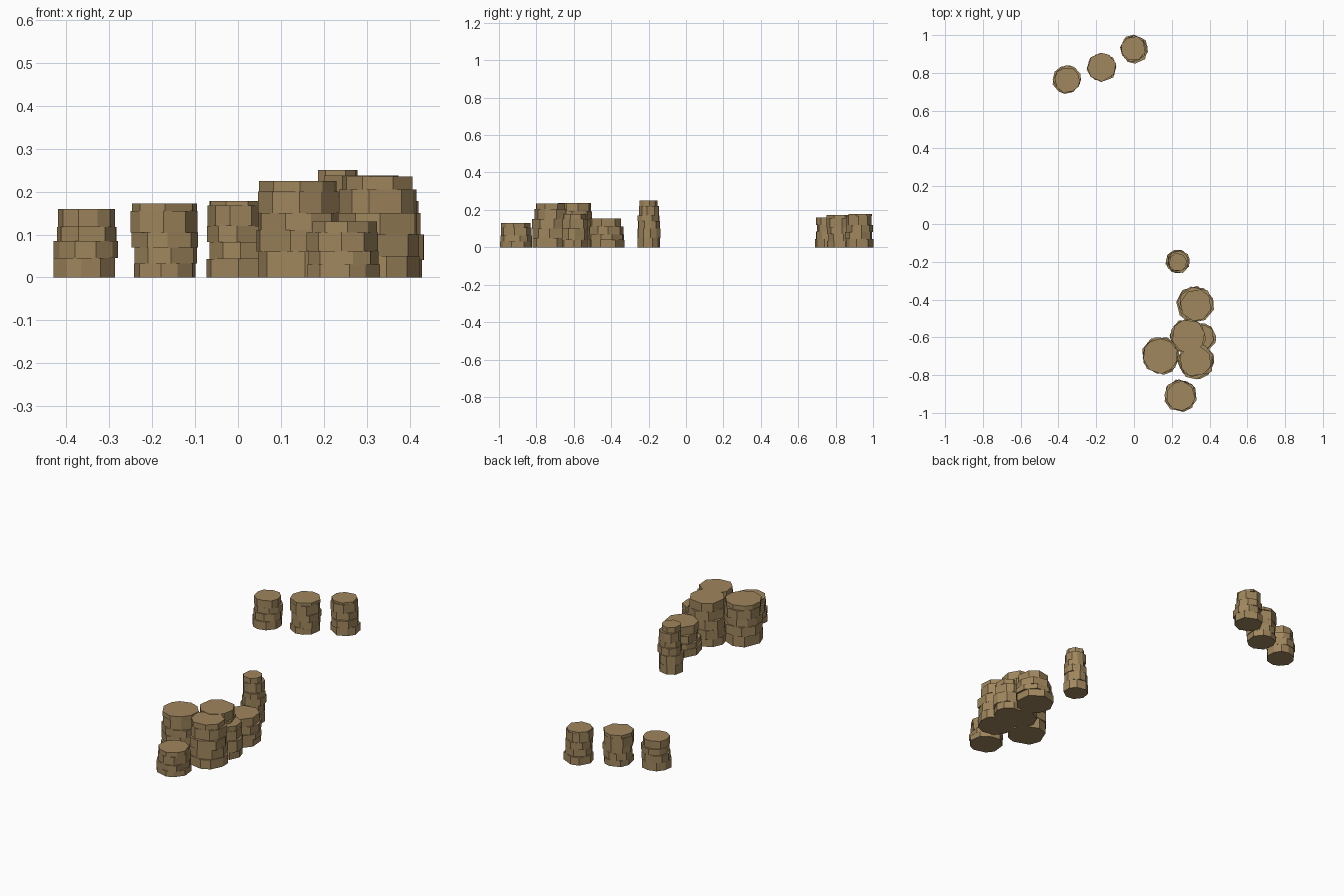
import bpy, bmesh, math, random

random.seed(7)

default = bpy.data.objects.get("Cube")
if default:
    bpy.data.objects.remove(default, do_unlink=True)

# Weathered tan stone, used everywhere
stone = bpy.data.materials.new("tan_stone")
stone.use_nodes = True
tan = (0.35, 0.24, 0.11, 1)
stone.diffuse_color = tan
stone.node_tree.nodes["Principled BSDF"].inputs["Base Color"].default_value = tan


def add_slab(bm, x, y, radius, bottom, top, sides):
    """One flat stone: an uneven polygon extruded straight up."""
    turn = random.uniform(0, math.tau)
    rim = []
    for i in range(sides):
        angle = turn + math.tau * (i + random.uniform(-0.2, 0.2)) / sides
        reach = radius * random.uniform(0.95, 1.03)
        rim.append(bm.verts.new((x + reach * math.cos(angle),
                                 y + reach * math.sin(angle), bottom)))
    base = bm.faces.new(rim)
    result = bmesh.ops.extrude_face_region(bm, geom=[base], use_keep_orig=True)
    lifted = [v for v in result["geom"] if isinstance(v, bmesh.types.BMVert)]
    for vert in lifted:
        vert.co.z = top


def stone_pillar(name, x, y, base_radius, top_radius, heights):
    """A pillar of slabs; each slab is nudged and turned a little."""
    bm = bmesh.new()
    bottom = 0
    last = len(heights) - 1
    for level, top in enumerate(heights):
        blend = (level / last) ** 2
        radius = base_radius + (top_radius - base_radius) * blend
        nudge = base_radius * 0.06
        add_slab(bm, x + random.uniform(-nudge, nudge),
                 y + random.uniform(-nudge, nudge),
                 radius, bottom, top, random.choice((8, 9, 10)))
        bottom = top
    bmesh.ops.recalc_face_normals(bm, faces=bm.faces)
    mesh = bpy.data.meshes.new(name)
    bm.to_mesh(mesh)
    bm.free()
    mesh.materials.append(stone)
    pillar = bpy.data.objects.new(name, mesh)
    bpy.context.collection.objects.link(pillar)


# Back row of three separate pillars
stone_pillar("back_right_pillar", -0.355, 0.767, 0.076, 0.068,
             (0.045, 0.085, 0.118, 0.16))
stone_pillar("back_middle_pillar", -0.172, 0.828, 0.077, 0.078,
             (0.033, 0.07, 0.105, 0.155, 0.172))
stone_pillar("back_left_pillar", 0, 0.926, 0.074, 0.066,
             (0.043, 0.083, 0.12, 0.168, 0.178))

# Slim tall pillar standing alone behind the cluster
stone_pillar("slim_pillar", 0.233, -0.2, 0.064, 0.05,
             (0.05, 0.1, 0.14, 0.17, 0.22, 0.25))

# Front cluster of touching pillars
stone_pillar("cluster_rear_pillar", 0.323, -0.426, 0.1, 0.085,
             (0.04, 0.068, 0.11, 0.155))
stone_pillar("cluster_centre_pillar", 0.285, -0.592, 0.096, 0.092,
             (0.04, 0.09, 0.14, 0.19, 0.237))
stone_pillar("cluster_side_pillar", 0.357, -0.597, 0.075, 0.068,
             (0.04, 0.1, 0.15, 0.178))
stone_pillar("cluster_right_pillar", 0.143, -0.697, 0.1, 0.093,
             (0.06, 0.11, 0.15, 0.2, 0.225))
stone_pillar("cluster_left_pillar", 0.325, -0.725, 0.098, 0.086,
             (0.05, 0.1, 0.15, 0.205, 0.235))
stone_pillar("cluster_front_pillar", 0.248, -0.909, 0.088, 0.079,
             (0.03, 0.062, 0.105, 0.13))
